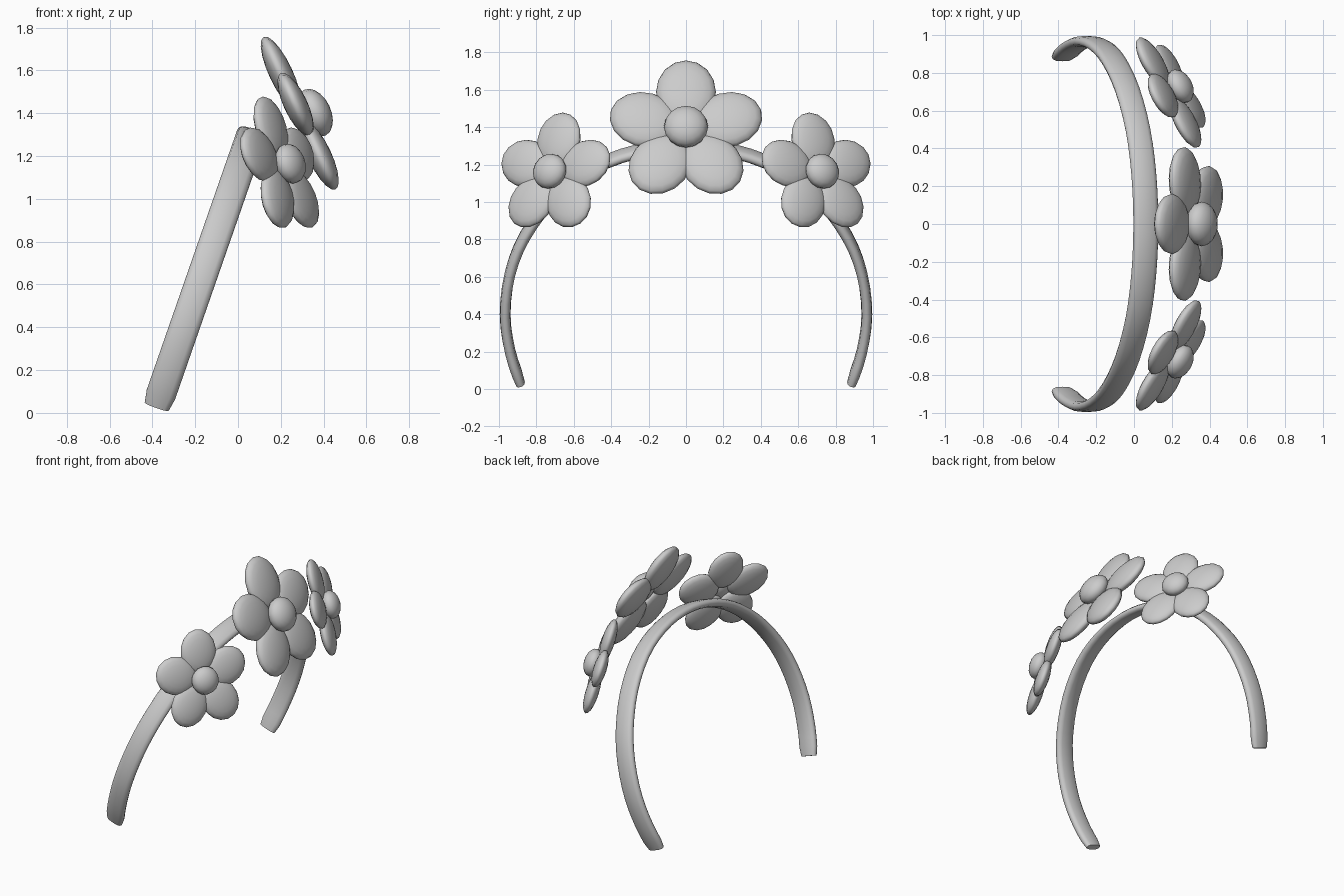
import bpy, bmesh, math
from mathutils import Vector, Matrix

cube = bpy.data.objects.get("Cube")
if cube:
    bpy.data.objects.remove(cube, do_unlink=True)

grey = bpy.data.materials.new("light_grey")
grey.use_nodes = True
grey.diffuse_color = (0.6, 0.6, 0.6, 1)
grey.node_tree.nodes["Principled BSDF"].inputs["Base Color"].default_value = (0.6, 0.6, 0.6, 1)


def finish(name, bm):
    bmesh.ops.recalc_face_normals(bm, faces=bm.faces)
    for f in bm.faces:
        f.smooth = True
    mesh = bpy.data.meshes.new(name)
    bm.to_mesh(mesh)
    bm.free()
    mesh.materials.append(grey)
    obj = bpy.data.objects.new(name, mesh)
    bpy.context.collection.objects.link(obj)
    return obj


def spline(points, steps):
    """Smooth path through the points."""
    pts = [2 * points[0] - points[1]] + points + [2 * points[-1] - points[-2]]
    path = []
    for a, b, c, d in zip(pts, pts[1:], pts[2:], pts[3:]):
        for i in range(steps):
            t = i / steps
            path.append(0.5 * (2 * b + (c - a) * t + (2 * a - 5 * b + 4 * c - d) * t * t
                               + (3 * b - a - 3 * c + d) * t ** 3))
    return path + [points[-1]]


# Headband: flattened oval section swept along a leaning arch
def build_headband():
    lean = math.radians(19.2)
    up = Vector((math.sin(lean), 0, math.cos(lean)))
    across = Vector((math.cos(lean), 0, -math.sin(lean)))
    half = [(0.885, 0.03), (0.94, 0.2), (0.967, 0.4), (0.94, 0.62), (0.86, 0.82),
            (0.71, 1.02), (0.5, 1.18), (0.26, 1.27)]
    outline = half + [(0, 1.3)] + [(-y, z) for y, z in reversed(half)]
    base = Vector((-0.39, 0, 0))
    path = spline([base + Vector((0, y, 0)) + up * (z / up.z) for y, z in outline], 3)
    bm = bmesh.new()
    rings = []
    sides = 12
    last = len(path) - 1
    for i, p in enumerate(path):
        tangent = (path[min(i + 1, last)] - path[max(i - 1, 0)]).normalized()
        out = across.cross(tangent)
        shrink = 0.85 if i in (0, last) else 1
        ring = []
        for k in range(sides):
            a = math.tau * k / sides
            c, s = math.cos(a), math.sin(a)
            w = math.copysign(abs(c) ** 0.7, c) * 0.07 * shrink
            h = math.copysign(abs(s) ** 0.8, s) * 0.029 * shrink
            ring.append(bm.verts.new(p + across * w + out * h))
        rings.append(ring)
    for r, q in zip(rings, rings[1:]):
        for k in range(sides):
            n = (k + 1) % sides
            bm.faces.new((r[k], r[n], q[n], q[k]))
    bm.faces.new(rings[0])
    bm.faces.new(rings[-1])
    band = finish("headband", bm)
    bpy.context.view_layer.objects.active = band
    band.select_set(True)
    bpy.ops.object.shade_smooth_by_angle(angle=math.radians(50))
    band.select_set(False)


def ellipsoid(bm, matrix, radii):
    bmesh.ops.create_uvsphere(bm, u_segments=16, v_segments=10, radius=1,
                              matrix=matrix @ Matrix.Diagonal((*radii, 1)))


# Flower: five puffy petals around a domed centre
def build_flower(name, centre, normal, size):
    n = Vector(normal).normalized()
    up = (Vector((0, 0, 1)) - n * n.z).normalized()
    side = up.cross(n)
    frame = Matrix.Translation(centre) @ Matrix((side, up, n)).transposed().to_4x4() @ Matrix.Scale(size, 4)
    petals = bmesh.new()
    for i in range(5):
        turn = Matrix.Rotation(math.tau * i / 5, 4, "Z")
        ellipsoid(petals, frame @ turn @ Matrix.Translation((0, 0.235, 0)), (0.16, 0.187, 0.055))
    finish(name + "_petals", petals)
    dome = bmesh.new()
    ellipsoid(dome, frame @ Matrix.Translation((0, 0, 0.065)), (0.118, 0.118, 0.075))
    finish(name + "_centre", dome)


build_headband()
build_flower("middle_flower", (0.3, 0, 1.375), (0.905, 0, 0.426), 1)
for label, s in (("right", -1), ("left", 1)):
    build_flower(label + "_flower", (0.2, s * 0.705, 1.15), (0.84, s * 0.46, 0.28), 0.81)
